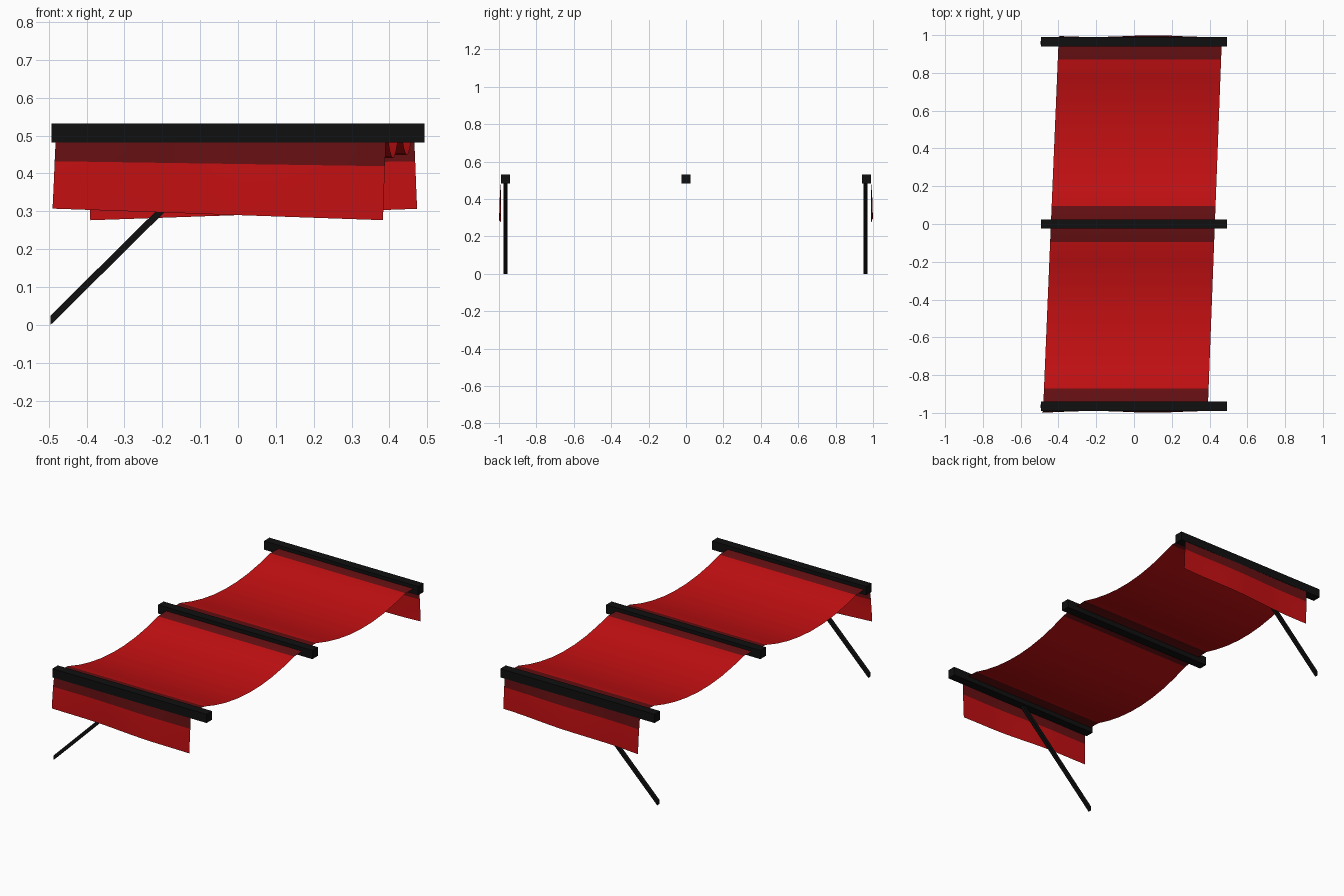
import bpy
import math

cube = bpy.data.objects.get("Cube")
if cube:
    bpy.data.objects.remove(cube, do_unlink=True)


def material(name, color):
    m = bpy.data.materials.new(name)
    m.use_nodes = True
    m.diffuse_color = (*color, 1)
    m.node_tree.nodes["Principled BSDF"].inputs["Base Color"].default_value = (*color, 1)
    return m


red = material("cloth red", (0.55, 0.005, 0.006))
dark_red = material("band dark red", (0.135, 0.005, 0.006))
black = material("frame black", (0.005, 0.005, 0.005))


def mesh_object(name, verts, faces, mats):
    me = bpy.data.meshes.new(name)
    me.from_pydata(verts, [], faces)
    for m in mats:
        me.materials.append(m)
    ob = bpy.data.objects.new(name, me)
    bpy.context.collection.objects.link(ob)
    return ob


BAR_Y = 0.965
BAR_Z = 0.507
BAND = 0.095


# Horizontal bars
def bar(name, y):
    bpy.ops.mesh.primitive_cube_add(size=1, location=(0, y, BAR_Z))
    ob = bpy.context.object
    ob.name = name
    ob.scale = (0.985, 0.05, 0.05)
    ob.data.materials.append(black)


for name, y in (("front_bar", -BAR_Y), ("middle_bar", 0), ("back_bar", BAR_Y)):
    bar(name, y)


# Diagonal struts with upright cut ends
def strut(name, y):
    profile = [(-0.495, 0), (0, 0.49), (0, 0.515), (-0.495, 0.025)]
    verts = [(x, y + d, z) for d in (-0.01, 0.01) for x, z in profile]
    faces = [(0, 1, 2, 3), (7, 6, 5, 4)]
    faces += [(i, i + 4, (i + 1) % 4 + 4, (i + 1) % 4) for i in range(4)]
    mesh_object(name, verts, faces, [black])


strut("front_strut", -0.965)
strut("back_strut", 0.96)


# Grid sheet: rows of (length along cloth, y, z, ripple, tilt)
def sheet(name, rows, dark_rows):
    cols = 12
    verts = []
    for s, y, z, ripple, tilt in rows:
        left, right = -0.44 + 0.042 * s, 0.428 + 0.038 * s
        for i in range(cols + 1):
            x = left + (right - left) * i / cols
            wave = ripple * math.cos(10 * x - 1)
            verts.append((x, y + wave, z + tilt * x))
    n = cols + 1
    faces = [(r * n + c, r * n + c + 1, (r + 1) * n + c + 1, (r + 1) * n + c)
             for r in range(len(rows) - 1) for c in range(cols)]
    ob = mesh_object(name, verts, faces, [red, dark_red])
    for p in ob.data.polygons:
        p.material_index = 1 if p.index // cols in dark_rows else 0
    bpy.context.view_layer.objects.active = ob
    ob.select_set(True)
    bpy.ops.object.shade_smooth_by_angle(angle=math.radians(30))
    ob.select_set(False)


# Sagging canopy panels with dark bands next to the bars
half = BAR_Y / 2
steps = [0, BAND, 0.19, 0.285, 0.385, half, 0.58, 0.68, 0.775, BAR_Y - BAND, BAR_Y]
for name, start, low in (("front_canopy", -BAR_Y, 0.441), ("back_canopy", 0, 0.449)):
    rows = []
    for d in steps:
        t = (d - half) / half
        z = min(low + 0.1 * t * t, 0.512)
        rows.append((start + d, start + d, z, 0, 0))
    sheet(name, rows, {0, len(steps) - 2})

# Hanging flaps at both ends
for name, side in (("front_flap", -1), ("back_flap", 1)):
    rows = []
    for z, y, ripple in ((0.512, BAR_Y, 0), (0.505, 0.988, 0),
                         (0.425, 0.992, 0.003), (0.36, 0.994, 0.004), (0.29, 0.994, 0.005)):
        tilt = 0.035 * side if z < 0.3 else 0.015 * side if z < 0.5 else 0
        s = side * (BAR_Y + 0.512 - z)
        rows.append((s, side * y, z, side * ripple, tilt))
    sheet(name, rows, {0, 1})
